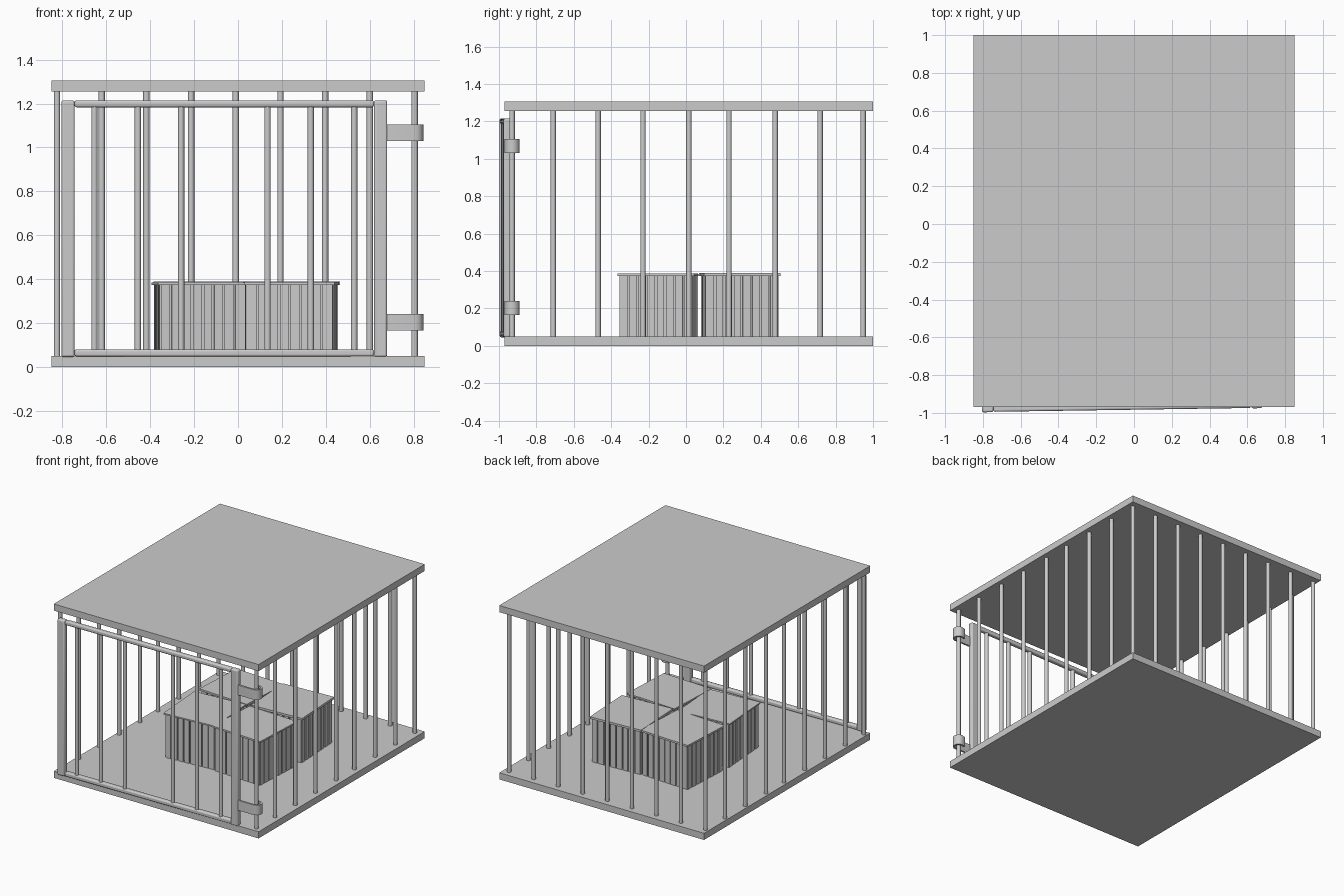
import bpy, bmesh, math, random
from mathutils import Matrix, Vector

if "Cube" in bpy.data.objects:
    bpy.data.objects.remove(bpy.data.objects["Cube"])

random.seed(4)


def finish(name, bm, smooth=False):
    me = bpy.data.meshes.new(name)
    bm.to_mesh(me)
    bm.free()
    ob = bpy.data.objects.new(name, me)
    bpy.context.collection.objects.link(ob)
    if smooth:
        bpy.context.view_layer.objects.active = ob
        ob.select_set(True)
        bpy.ops.object.shade_smooth_by_angle(angle=math.radians(40))
        ob.select_set(False)
    return ob


def add_box(bm, x0, x1, y0, y1, z0, z1):
    m = Matrix.Translation(((x0 + x1) / 2, (y0 + y1) / 2, (z0 + z1) / 2))
    bmesh.ops.create_cube(bm, size=1, matrix=m @ Matrix.Diagonal((x1 - x0, y1 - y0, z1 - z0, 1)))


def add_bar(bm, x, y, z0, z1, r=0.0145):
    bmesh.ops.create_cone(bm, cap_ends=True, segments=12, radius1=r, radius2=r, depth=z1 - z0,
                          matrix=Matrix.Translation((x, y, (z0 + z1) / 2)))


def slab(name, *dims):
    bm = bmesh.new()
    add_box(bm, *dims)
    return finish(name, bm)


# floor and roof
slab("floor_slab", -0.85, 0.85, -0.97, 1.0, 0, 0.05)
slab("roof_slab", -0.85, 0.85, -0.97, 1.0, 1.255, 1.305)

# side and back bars
bars = bmesh.new()
side_y = [-0.93, -0.71, -0.47, -0.23, 0.015, 0.23, 0.477, 0.717, 0.947]
for x in (-0.825, 0.805):
    for y in side_y:
        add_bar(bars, x, y, 0.04, 1.265)
for k in range(1, 8):
    add_bar(bars, -0.825 + 0.2037 * k, 0.947, 0.04, 1.265)
finish("cage_bars", bars, True)

# door, slightly ajar: built around its right edge, then turned
turn = Matrix.Translation((0.68, -0.955, 0)) @ Matrix.Rotation(math.radians(0.85), 4, 'Z')
W = 1.485
frame = bmesh.new()
add_box(frame, -W, -W + 0.06, -0.02, 0.02, 0.045, 1.215)
add_box(frame, -0.06, 0, -0.02, 0.02, 0.045, 1.215)
add_box(frame, -W + 0.06, -0.06, -0.018, 0.018, 1.183, 1.215)
add_box(frame, -W + 0.06, -0.06, -0.018, 0.018, 0.047, 0.08)
frame.transform(turn)
door = finish("door_frame", frame, True)
bev = door.modifiers.new("round", 'BEVEL')
bev.width = 0.01
bev.segments = 3

door_bars = bmesh.new()
for d in (0.197, 0.394, 0.592):
    for s in (-1, 1):
        add_bar(door_bars, -W / 2 + s * d, 0, 0.06, 1.2)
door_bars.transform(turn)
finish("door_bars", door_bars, True)

# hinges: strap wrapped round the right front post
cx, cy = 0.805, -0.93
ro, ri = 0.040, 0.026
outer = [(0.66, cy - ro)]
inner = [(0.66, cy - ri)]
for i in range(9):
    a = math.radians(-90 + i * 22.5)
    outer.append((cx + ro * math.cos(a), cy + ro * math.sin(a)))
    inner.append((cx + ri * math.cos(a), cy + ri * math.sin(a)))
outer.append((cx - 0.03, cy + ro - 0.01))
inner.append((cx - 0.03, cy + ri - 0.01))
for name, z in (("upper_hinge", 1.03), ("lower_hinge", 0.165)):
    bm = bmesh.new()
    rows = [[bm.verts.new((x, y, h)) for x, y in p]
            for p in (outer, inner) for h in (z, z + 0.075)]
    o0, o1, i0, i1 = rows
    for k in range(len(outer) - 1):
        for a, b in ((o0, o1), (o1, i1), (i1, i0), (i0, o0)):
            bm.faces.new((a[k], a[k + 1], b[k + 1], b[k]))
    for k in (0, -1):
        bm.faces.new((o0[k], o1[k], i1[k], i0[k]))
    bmesh.ops.recalc_face_normals(bm, faces=bm.faces)
    finish(name, bm, True)

# four slatted crates set close together, each a little askew
places = [(-0.175, -0.145, 4), (0.245, -0.15, -3), (-0.17, 0.285, -3), (0.25, 0.29, 3)]
for n, (px, py, ang) in enumerate(places):
    bm = bmesh.new()
    add_box(bm, -0.172, 0.172, -0.172, 0.172, 0.05, 0.375)
    add_box(bm, -0.205, 0.205, -0.205, 0.205, 0.374, 0.384 + 0.002 * n)
    for side in range(4):
        part = bmesh.new()
        for k in range(8):
            x = -0.171 + k * 0.0488
            w = random.uniform(0.018, 0.022)
            add_box(part, x - w, x + w, -0.196, -0.187, 0.05, 0.375)
        part.transform(Matrix.Rotation(side * math.pi / 2, 4, 'Z'))
        tmp = bpy.data.meshes.new("slats")
        part.to_mesh(tmp)
        part.free()
        bm.from_mesh(tmp)
        bpy.data.meshes.remove(tmp)
    bm.transform(Matrix.Translation((px, py, 0)) @ Matrix.Rotation(math.radians(ang), 4, 'Z'))
    finish("slatted_crate_%d" % (n + 1), bm)
